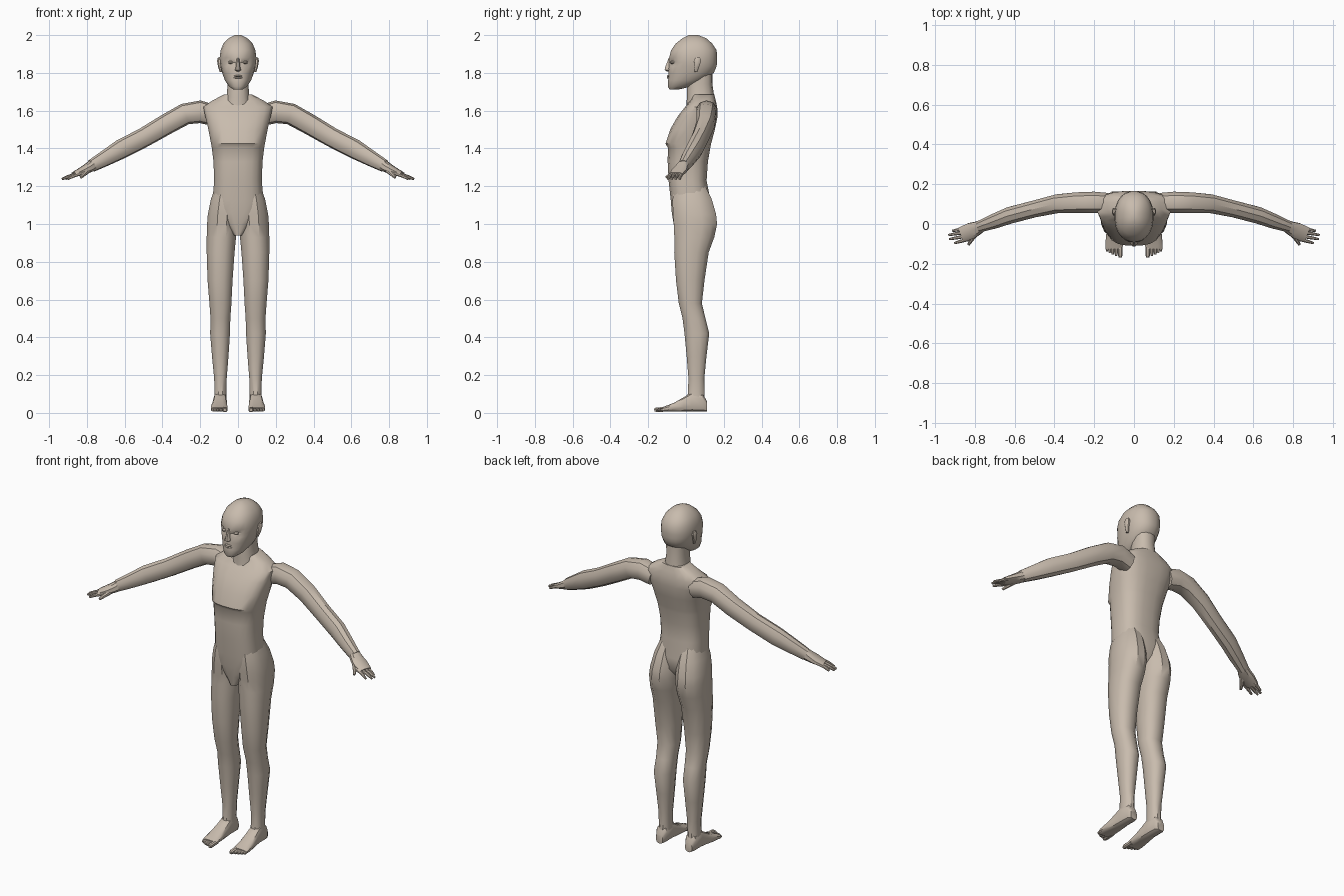
import bpy, bmesh, math
from mathutils import Vector

skin = bpy.data.materials.new("skin")
skin.diffuse_color = (0.58, 0.50, 0.42, 1)


def se(v, p):
    return math.copysign(abs(v) ** (2 / p), v)


def ring(c, u, v, n, p=2.3):
    """Rounded cross-section around c with half axes u and v."""
    out = []
    for i in range(n):
        a = 2 * math.pi * (i + 0.5) / n
        out.append(Vector(c) + u * se(math.cos(a), p) + v * se(math.sin(a), p))
    return out


def loft(name, rings, mirror=False):
    bm = bmesh.new()
    rows = [[bm.verts.new(q) for q in r] for r in rings]
    n = len(rows[0])
    for a, b in zip(rows, rows[1:]):
        for i in range(n):
            j = (i + 1) % n
            bm.faces.new((a[i], a[j], b[j], b[i]))
    bm.faces.new(rows[0][::-1])
    bm.faces.new(rows[-1])
    bmesh.ops.recalc_face_normals(bm, faces=bm.faces)
    me = bpy.data.meshes.new(name)
    bm.to_mesh(me)
    bm.free()
    me.materials.append(skin)
    ob = bpy.data.objects.new(name, me)
    bpy.context.collection.objects.link(ob)
    if mirror:
        ob.modifiers.new("mirror", 'MIRROR')
    return ob


def column(name, rows, n, p=2.3, mirror=False):
    """Stack of level sections: z, centre x, half width, front y, back y."""
    return loft(name, [ring((cx, (f + b) / 2, z), Vector((hw, 0, 0)), Vector((0, (b - f) / 2, 0)), n, p)
                       for z, cx, hw, f, b in rows], mirror)


def limb(name, pts, n, p=2.2):
    """Tube along a path: x, y, z, horizontal radius, vertical radius."""
    P = [Vector(q[:3]) for q in pts]
    rings = []
    for i, q in enumerate(pts):
        t = (P[min(i + 1, len(P) - 1)] - P[max(i - 1, 0)]).normalized()
        side = t.cross(Vector((0, 0, 1))).normalized()
        rings.append(ring(P[i], side * q[3], side.cross(t) * q[4], n, p))
    return loft(name, rings, True)


# torso with chest ledge and tapered pelvis
column("torso", [
    (0.94, 0, .020, -.055, .040), (1.00, 0, .070, -.066, .080),
    (1.06, 0, .130, -.076, .125), (1.13, 0, .136, -.082, .130),
    (1.23, 0, .127, -.093, .110), (1.33, 0, .131, -.098, .117),
    (1.405, 0, .140, -.097, .130), (1.425, 0, .144, -.110, .134),
    (1.50, 0, .158, -.085, .154), (1.57, 0, .175, -.045, .168),
    (1.62, 0, .185, -.005, .166), (1.655, 0, .135, .025, .158),
    (1.685, 0, .075, .035, .150)], 20, 2.7)

column("neck", [(1.61, 0, .075, .00, .155), (1.67, 0, .062, .005, .150),
                (1.74, 0, .056, .005, .140), (1.82, 0, .060, .020, .140)], 14)

# head, with the eye sockets pressed in
head = column("head", [
    (1.713, 0, .026, -.088, -.035), (1.728, 0, .048, -.097, .030),
    (1.76, 0, .070, -.095, .095), (1.80, 0, .084, -.093, .148),
    (1.835, 0, .093, -.092, .163), (1.855, 0, .096, -.090, .165),
    (1.88, 0, .098, -.090, .166), (1.92, 0, .093, -.080, .163),
    (1.955, 0, .078, -.055, .140), (1.983, 0, .050, -.020, .108),
    (2.0, 0, .018, .015, .065)], 24, 2.25)
for v in head.data.vertices:
    if abs(v.co.z - 1.855) < .005 and v.co.y < -.03 and .02 < abs(v.co.x) < .07:
        v.co.y += .016

# face parts
column("nose", [(1.808, 0, .008, -.102, -.07), (1.815, 0, .018, -.115, -.07),
                (1.83, 0, .013, -.112, -.07), (1.88, 0, .008, -.092, -.07)], 8, 2)
for nm, z in (("upper_lip", 1.784), ("lower_lip", 1.774)):
    column(nm, [(z - .005, 0, .016, -.097, -.07), (z, 0, .025, -.102, -.07),
                (z + .005, 0, .014, -.098, -.07)], 10, 2)
column("eye", [(1.847, .038, .006, -.078, -.06), (1.852, .038, .013, -.084, -.06),
               (1.858, .038, .013, -.084, -.06), (1.864, .038, .006, -.078, -.06)], 10, 2, True)
column("ear", [(1.805, .090, .007, .045, .060), (1.83, .096, .010, .043, .070),
               (1.865, .100, .012, .042, .082), (1.882, .099, .008, .052, .075)], 8, 2, True)

# legs, from hip and buttock to ankle
column("leg", [
    (1.20, .068, .052, -.065, .105), (1.13, .076, .070, -.074, .140),
    (1.05, .083, .079, -.073, .163), (1.00, .085, .081, -.068, .168),
    (.93, .088, .080, -.065, .153), (.85, .092, .076, -.065, .123),
    (.70, .095, .068, -.055, .100), (.58, .093, .060, -.040, .086),
    (.50, .093, .054, -.020, .105), (.42, .095, .054, -.010, .125),
    (.30, .094, .045, .002, .110), (.18, .093, .034, .012, .098),
    (.10, .093, .032, .008, .098), (.05, .095, .034, .000, .105)], 12, 2.3, True)

# foot sections from heel to ball: y, centre x, half width, top z
loft("foot", [ring((cx, y, (t + .006) / 2), Vector((hw, 0, 0)), Vector((0, 0, (t - .006) / 2)), 12, 3)
              for y, cx, hw, t in [(.112, .095, .022, .06), (.09, .095, .034, .10),
                                   (.03, .095, .035, .11), (-.01, .096, .038, .085),
                                   (-.06, .099, .043, .056), (-.11, .100, .045, .036),
                                   (-.125, .100, .042, .030)]], True)
for i, (x, tip, r) in enumerate([(.069, -.168, .013), (.090, -.160, .009), (.107, -.153, .009),
                                 (.122, -.145, .008), (.135, -.137, .008)]):
    limb("toe_%d" % (i + 1), [(x, -.10, .019, r, r), (x, tip + .012, .017, r, r),
                              (x, tip, .015, r * .6, r * .6)], 8, 2.5)

# arms, spread out and slightly forward
limb("arm", [
    (.13, .108, 1.575, .050, .055), (.20, .109, 1.594, .056, .060),
    (.28, .108, 1.582, .054, .057), (.38, .103, 1.527, .049, .055),
    (.50, .076, 1.457, .044, .052), (.62, .045, 1.396, .044, .052),
    (.70, .015, 1.350, .039, .043), (.775, -.012, 1.308, .030, .034)], 10)

# hand and fingers
limb("palm", [(.765, -.008, 1.313, .029, .032), (.79, -.022, 1.298, .036, .027),
              (.82, -.035, 1.283, .043, .021), (.868, -.052, 1.262, .038, .013)], 10, 2.5)
for i, (y0, x1, y1) in enumerate([(-.026, .912, -.034), (-.043, .932, -.055),
                                  (-.062, .928, -.076), (-.079, .902, -.096)]):
    x0 = .865 - .007 * i
    limb("finger_%d" % (i + 1), [(x0 - .02, y0 + .004, 1.270, .010, .010),
                                 ((x0 + x1) / 2, (y0 + y1) / 2, 1.253, .009, .009),
                                 (x1, y1, 1.238, .006, .006)], 8)
limb("thumb", [(.795, -.045, 1.285, .017, .016), (.815, -.075, 1.265, .012, .012),
               (.832, -.104, 1.247, .007, .007)], 8)

# smooth shading with sharp edges kept
for ob in bpy.data.objects:
    ob.select_set(True)
bpy.context.view_layer.objects.active = head
bpy.ops.object.shade_smooth_by_angle(angle=math.radians(35))
